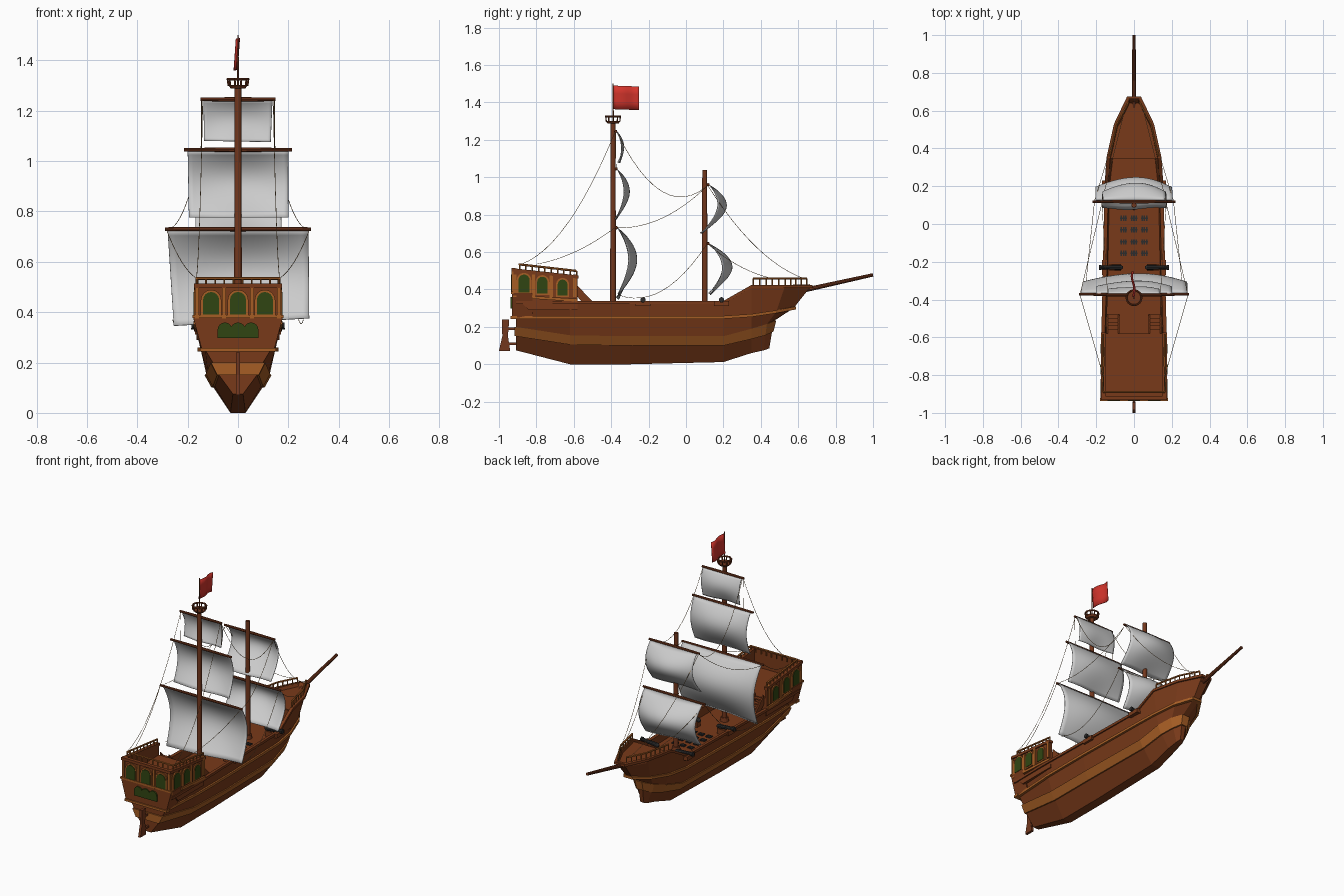
import bpy, bmesh
from math import sin, cos, pi
from mathutils import Vector, Matrix

if "Cube" in bpy.data.objects:
    bpy.data.objects.remove(bpy.data.objects["Cube"])

def mat(name, c):
    m = bpy.data.materials.new(name)
    m.diffuse_color = (*c, 1)
    m.use_nodes = True
    m.node_tree.nodes["Principled BSDF"].inputs["Base Color"].default_value = m.diffuse_color
    return m

HULL = mat("hull_wood", (.19, .042, .01))
TRIM = mat("trim_wood", (.38, .11, .018))
SPAR = mat("spar_wood", (.17, .038, .012))
GLASS = mat("green_glass", (.03, .06, .006))
RED = mat("red_cloth", (.65, .035, .025))
IRON = mat("iron", (.025, .025, .025))
ROPE = mat("rope", (.28, .17, .07))

def finish(name, bm, m=None, thick=0, smooth=False):
    bmesh.ops.recalc_face_normals(bm, faces=bm.faces)
    me = bpy.data.meshes.new(name)
    bm.to_mesh(me)
    bm.free()
    ob = bpy.data.objects.new(name, me)
    bpy.context.collection.objects.link(ob)
    if m:
        me.materials.append(m)
    for p in me.polygons:
        p.use_smooth = smooth
    if thick:
        s = ob.modifiers.new("thickness", 'SOLIDIFY')
        s.thickness, s.offset = thick, -1
    return ob

def add(bm, verts, faces):
    vs = [bm.verts.new(v) for v in verts]
    for f in faces:
        bm.faces.new([vs[i] for i in f])

def grid(bm, rows):
    n = len(rows[0])
    add(bm, [p for r in rows for p in r],
        [(j*n+i, j*n+i+1, (j+1)*n+i+1, (j+1)*n+i) for j in range(len(rows)-1) for i in range(n-1)])

def prism(bm, pts, place, a, b):
    """Extrude a 2D outline from a to b; place(u, v, w) maps to space."""
    n = len(pts)
    add(bm, [place(u, v, w) for w in (a, b) for u, v in pts],
        [range(n), range(n, 2*n)] + [(i, (i+1) % n, n+(i+1) % n, n+i) for i in range(n)])

def along_x(u, v, w): return (w, u, v)
def along_y(u, v, w): return (u, w, v)

def box(bm, c, s):
    bmesh.ops.create_cube(bm, size=1, matrix=Matrix.Translation(c) @ Matrix.Diagonal((*s, 1)))

def rods(name, items, m, sides=8):
    bm = bmesh.new()
    for p, q, r1, r2 in items:
        p, q = Vector(p), Vector(q)
        rot = (q-p).to_track_quat('Z', 'Y').to_matrix().to_4x4()
        bmesh.ops.create_cone(bm, cap_ends=True, segments=sides, radius1=r1, radius2=r2,
                              depth=(q-p).length, matrix=Matrix.Translation((p+q)/2) @ rot)
    return finish(name, bm, m)

# Hull lines from keel to sheer: half widths, heights, stem y
LINES = [
    ((.02, .03, .03, .03, .025, .02, .012), (.075, 0, 0, .012, .06, .075, .085), .445),
    ((.075, .092, .097, .09, .075, .05, .015), (.15, .105, .1, .1, .135, .155, .175), .46),
    ((.1, .12, .125, .115, .1, .068, .018), (.2, .155, .15, .15, .19, .215, .235), .475),
    ((.13, .148, .148, .138, .122, .085, .02), (.25, .25, .25, .25, .26, .28, .3), .575),
    ((.165, .168, .16, .15, .14, .1, .03), (.335, .335, .335, .335, .42, .42, .42), .67)]

def line(k, off=0, dz=0):
    hw, z, ys = LINES[k]
    y = [-.91, -.62, -.3, .2, .35, (.35+ys)/2 + .02, ys + off]
    return [(h+off, a, b+dz) for h, a, b in zip(hw, y, z)]

def loop(pts):  # starboard run then back down the port side
    return pts + [(-x, y, z) for x, y, z in reversed(pts)]

bm = bmesh.new()
grid(bm, [loop(line(k)) for k in range(5)])
grid(bm, [line(0), [(-x, y, z) for x, y, z in line(0)]])
stern = [line(k)[0] for k in range(5)]
add(bm, stern + [(-x, y, z) for x, y, z in reversed(stern)], [range(10)])
bmesh.ops.remove_doubles(bm, verts=bm.verts, dist=.0005)
finish("hull", bm, HULL, .014)

# Wales and cap rail wrapped around the hull
def wale(name, a, b, off, m, da=0, db=0):
    bm = bmesh.new()
    grid(bm, [loop(r) for r in (line(a, -.006, da), line(a, off, da), line(b, off, db), line(b, -.006, db))])
    finish(name, bm, m)
wale("broad_wale", 1, 2, .008, TRIM)
wale("narrow_wale", 3, 3, .012, TRIM, -.007, .009)
wale("sheer_rail", 4, 4, .006, HULL, -.012, .004)
bm = bmesh.new()
prism(bm, [(.082, .15), (.107, .2), (-.107, .2), (-.082, .15)], along_y, -.918, -.905)
finish("stern_wale", bm, TRIM)

# Decks
mid = [((a[0]+b[0])/2 - .004, a[1], .29) for a, b in zip(line(3), line(4))][:5]
bm = bmesh.new()
grid(bm, [mid, [(-x, y, z) for x, y, z in mid]])
finish("main_deck", bm, HULL)
bm = bmesh.new()
prism(bm, [(.132, .35), (.092, .53), (.025, .65), (-.025, .65), (-.092, .53), (-.132, .35)],
      lambda u, v, w: (u, v, w), .393, .405)
prism(bm, [(-.122, .285), (.122, .285), (.132, .4), (-.132, .4)], along_y, .348, .36)
finish("forecastle_deck", bm, HULL)
bm = bmesh.new()
for x in (-.055, 0, .055):
    for y in (.03, -.03, -.095, -.155):
        for k in (-1, 0, 1):
            box(bm, (x + k*.012, y, .292), (.009, .028, .008))
        box(bm, (x, y, .293), (.036, .008, .008))
finish("deck_gratings", bm, IRON)

# Stern castle: recessed quarterdeck inside bulwarks, overhanging transom below
bm = bmesh.new()
prism(bm, [(-.92, .37), (-.92, .4), (-.58, .4), (-.58, .29), (-.84, .29)], along_x, -.165, .165)
for s in (-1, 1):
    prism(bm, [(-.925, .37), (-.925, .498), (-.58, .463), (-.58, .33)], along_x, s*.153, s*.167)
box(bm, (0, -.918, .435), (.334, .014, .13))
prism(bm, [(-.143, .25), (.143, .25), (.178, .38), (-.178, .38)], along_y, -.93, -.82)
for s in (-1, 1):  # dark cap along the bulwarks
    prism(bm, [(-.932, .497), (-.932, .514), (-.575, .475), (-.575, .458)], along_x, s*.15, s*.175)
box(bm, (0, -.922, .505), (.35, .022, .018))
finish("stern_castle", bm, HULL)
bm = bmesh.new()
for s in (-1, 1):
    prism(bm, [(-.82, .35), (-.82, .365), (-.58, .35), (-.58, .335)], along_x, s*.16, s*.176)
    for y in (-.915, -.815, -.72, -.595):
        box(bm, (s*.168, y, .42), (.014, .018, .12))
    for x in (.055, .162):
        box(bm, (s*x, -.927, .435), (.016, .012, .12))
box(bm, (0, -.929, .383), (.36, .014, .012))
box(bm, (0, -.92, .25), (.3, .034, .014))
finish("castle_trim", bm, TRIM)

# Arched windows: trim frame with glass standing slightly proud
def arch(w, h):
    return [(-w, 0), (w, 0)] + [(w*cos(i*pi/8), h - w + w*sin(i*pi/8)) for i in range(9)]
frames, panes = bmesh.new(), bmesh.new()
def window(place, w, h):
    prism(frames, [(u, v-.008) for u, v in arch(w+.009, h+.017)], place, 0, .008)
    prism(panes, arch(w, h), place, 0, .011)
for x in (-.107, 0, .107):
    window(lambda u, v, d, x=x: (x+u, -.924-d, .39+v), .032, .09)
for x in (-.052, 0, .052):
    prism(panes, arch(.029, .062), lambda u, v, d, x=x: (x+u, -.928-d, .297+v), 0, .01)
for s in (-1, 1):
    for y, w, z, h in ((-.866, .03, .385, .095), (-.768, .028, .378, .09), (-.66, .026, .368, .085)):
        window(lambda u, v, d, s=s, y=y, z=z: (s*(.166+d), y+u, z+v), w, h)
finish("window_frames", frames, TRIM)
finish("window_panes", panes, GLASS)

# Railings
def railing(name, a, b, n, h, m):
    a, b, up = Vector(a), Vector(b), Vector((0, 0, h))
    items = [(a+up, b+up, .006, .006)]
    for i in range(n+1):
        p = a.lerp(b, i/n)
        items.append((p, p+up, .004, .004))
    rods(name, items, m, 6)
for s, side in ((1, "starboard"), (-1, "port")):
    railing("quarterdeck_rail_"+side, (s*.163, -.89, .5), (s*.163, -.585, .465), 9, .034, TRIM)
    railing("bow_rail_a_"+side, (s*.128, .36, .42), (s*.09, .53, .42), 5, .038, TRIM)
    railing("bow_rail_b_"+side, (s*.09, .53, .42), (s*.03, .645, .42), 4, .038, TRIM)
railing("stern_rail", (-.163, -.89, .5), (.163, -.89, .5), 9, .034, TRIM)

# Stairs up to the quarterdeck
bm = bmesh.new()
for s in (-1, 1):
    for i in range(5):
        box(bm, (s*.112, -.57 + i*.02, .392 - i*.022), (.055, .024, .008))
    for e in (-.03, .03):
        x = s*.112 + e
        prism(bm, [(-.58, .42), (-.48, .315), (-.48, .285), (-.51, .285), (-.58, .36)], along_x, x-.004, x+.004)
finish("stairs", bm, HULL)

# Rudder and its pins
bm = bmesh.new()
prism(bm, [(-1, .072), (-.94, .072), (-.952, .15), (-.945, .24), (-.985, .24), (-.982, .15)], along_x, -.008, .008)
for z in (.11, .19):
    box(bm, (0, -.93, z), (.012, .06, .012))
finish("rudder", bm, SPAR)

# Masts, bowsprit, yards
rods("main_mast", [((0, -.39, .28), (0, -.39, 1.3), .016, .013), ((0, -.39, .29), (0, -.39, .315), .026, .022)], SPAR, 12)
rods("fore_mast", [((0, .1, .28), (0, .1, 1.04), .015, .013), ((0, .1, .29), (0, .1, .315), .026, .022)], SPAR, 12)
rods("bowsprit", [((0, .58, .385), (0, 1, .478), .013, .009)], SPAR, 10)
rods("flag_pole", [((0, -.39, 1.3), (0, -.39, 1.5), .004, .003)], SPAR, 6)
yards = [(-.372, .73, .29), (-.374, 1.045, .215), (-.376, 1.245, .148), (.118, .645, .22), (.118, .96, .178)]
rods("yards", [((0, y, z), (s*w, y, z), .009, .007) for y, z, w in yards for s in (-1, 1)], SPAR)

# Crow's nest
ring = [(.041*cos(i*pi/5), -.39 + .041*sin(i*pi/5)) for i in range(11)]
nest = [((0, -.39, 1.288), (0, -.39, 1.302), .03, .042)]
for (x, y), (x2, y2) in zip(ring, ring[1:]):
    nest += [((x, y, 1.325), (x2, y2, 1.325), .005, .005), ((x*.93, -.39+(y+.39)*.93, 1.298), (x, y, 1.325), .0035, .0035)]
rods("crows_nest", nest, SPAR, 10)

# Billowing sails: y, top z, half width, bottom left/right x, bottom left/right z, bulge, bottom shift
def sail(name, y, zt, w, xl, xr, zl, zr, bulge, shift=0):
    rows = []
    for j in range(17):
        v, row = j/16, []
        for i in range(21):
            u = i/20
            x = (-w + 2*w*u)*(1-v) + (xl + (xr-xl)*u)*v
            z = zt*(1-v) + (zl + (zr-zl)*u)*v
            b = bulge*sin(pi*v**.9)*(.55 + .45*sin(pi*u))
            row.append((x, y + b + shift*v + .006*v*sin(7*u + 2), z))
        rows.append(row)
    bm = bmesh.new()
    grid(bm, rows)
    finish(name, bm, None, .004, True)
sail("main_course", -.364, .73, .28, -.255, .283, .345, .375, .105)
sail("main_topsail", -.366, 1.043, .2, -.195, .2, .775, .775, .072, -.01)
sail("main_topgallant", -.366, 1.243, .137, -.135, .13, 1.08, 1.075, .032, .008)
sail("fore_course", .128, .643, .205, -.2, .195, .385, .37, .122)
sail("fore_topsail", .128, .958, .165, -.17, .175, .7, .7, .112, -.045)

# Flag
bm = bmesh.new()
grid(bm, [[(.01*sin(i*.6)*(.3+i/14) - .003*j, -.386 + .0135*i, 1.49 - .042*j - .0005*i) for i in range(11)] for j in range(4)])
finish("flag", bm, RED, .003, True)

# Cannons on carriages
bm = bmesh.new()
guns = []
for s in (-1, 1):
    for y in (-.23, .19):
        guns += [((s*.07, y, .335), (s*.18, y, .345), .014, .01), ((s*.172, y, .344), (s*.185, y, .345), .014, .014),
                 ((s*.058, y, .334), (s*.07, y, .335), .006, .014)]
        box(bm, (s*.1, y, .31), (.06, .036, .034))
        box(bm, (s*.155, y, .325), (.03, .08, .026))
rods("cannons", guns, IRON, 10)
finish("cannon_carriages", bm, HULL)

# Sagging rigging on both sides
runs = [((.14, -.38, 1.24), (.165, -.88, .535), .13), ((.285, -.38, .73), (.165, -.8, .535), .03),
        ((.14, -.37, 1.24), (.17, .11, .95), .17), ((.285, -.37, .73), (.17, .11, .95), .06),
        ((.26, -.36, .37), (.21, .11, .64), .11), ((.17, .12, .95), (.04, .64, .455), .08),
        ((.21, .12, .64), (.1, .48, .455), .03), ((.145, -.376, 1.24), (.145, -.374, 1.05), 0)]
ropes = []
for a, b, sag in runs:
    for s in (-1, 1):
        pts = [Vector(a).lerp(Vector(b), t/12) - Vector((0, 0, 4*sag*t/12*(1-t/12))) for t in range(13)]
        pts = [Vector((s*p.x, p.y, p.z)) for p in pts]
        ropes += [(p, q, .0013, .0013) for p, q in zip(pts, pts[1:])]
rods("rigging", ropes, ROPE, 5)
